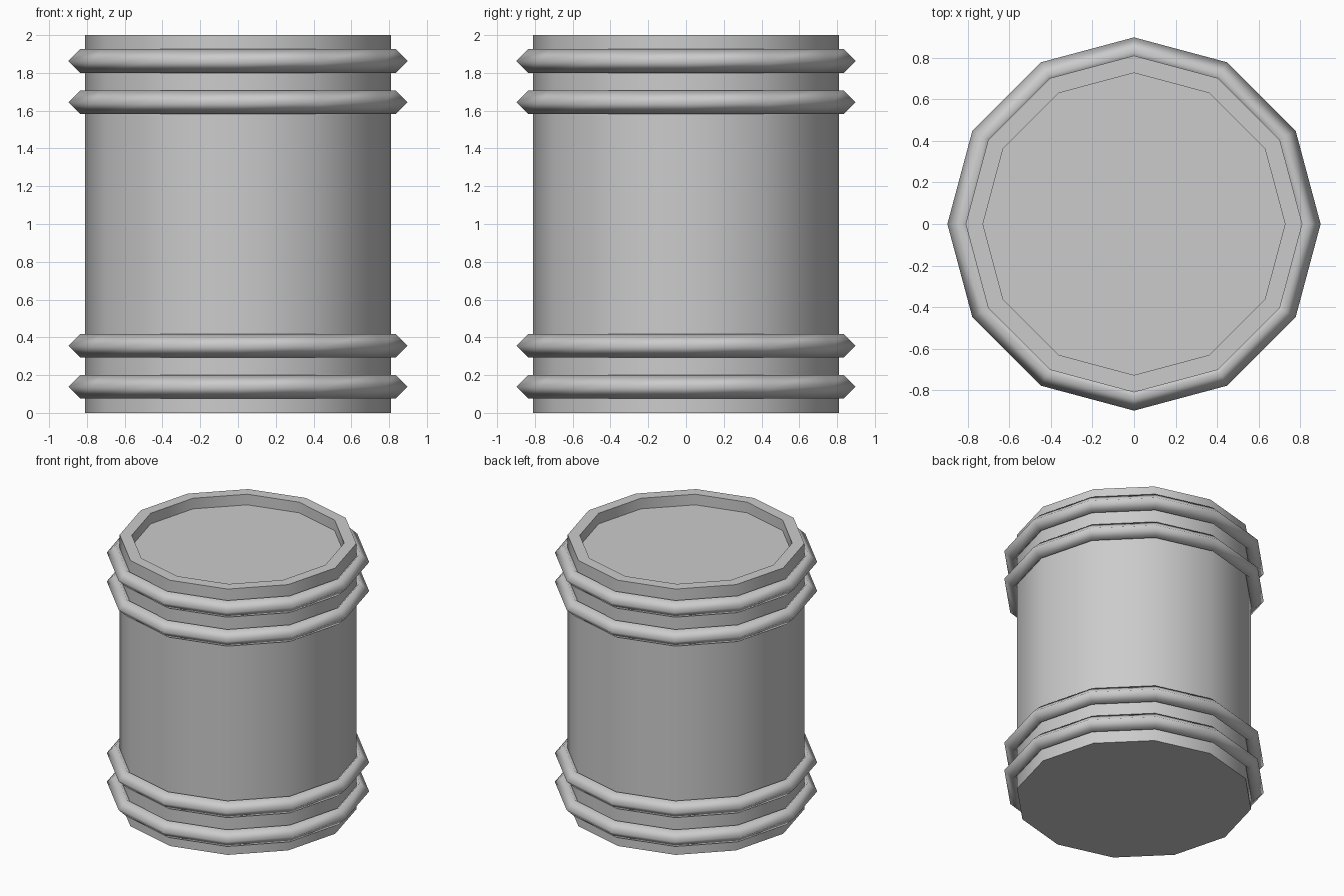
import bpy, math

if "Cube" in bpy.data.objects:
    bpy.data.objects.remove(bpy.data.objects["Cube"])

SIDES = 12


def lathe(name, profile, closed, angle=None):
    """Spin an (r, z) profile round the z axis into a 12-sided solid."""
    n = len(profile)
    verts = []
    for i in range(SIDES):
        a = 2 * math.pi * i / SIDES
        verts += [(r * math.cos(a), r * math.sin(a), z) for r, z in profile]
    faces = []
    for i in range(SIDES):
        j = (i + 1) % SIDES
        for k in range(n if closed else n - 1):
            m = (k + 1) % n
            faces.append((i * n + k, j * n + k, j * n + m, i * n + m))
    if not closed:
        faces.append([i * n for i in reversed(range(SIDES))])
        faces.append([i * n + n - 1 for i in range(SIDES)])
    mesh = bpy.data.meshes.new(name)
    mesh.from_pydata(verts, [], faces)
    obj = bpy.data.objects.new(name, mesh)
    bpy.context.collection.objects.link(obj)
    bpy.ops.object.select_all(action='DESELECT')
    obj.select_set(True)
    bpy.context.view_layer.objects.active = obj
    if angle is None:
        bpy.ops.object.shade_smooth()
    else:
        bpy.ops.object.shade_smooth_by_angle(angle=angle)
    return obj


# Drum body with a raised rim around a recessed lid
lathe("drum_body", [(0.81, 0), (0.81, 2), (0.727, 2), (0.727, 1.92)],
      False, math.radians(40))

# Four hoops with a diamond cross-section
R, T = 0.835, 0.063
for i, z in enumerate((0.138, 0.355, 1.645, 1.863)):
    lathe(f"hoop_{i + 1}", [(R, z - T), (R + T, z), (R, z + T), (R - T, z)], True)
